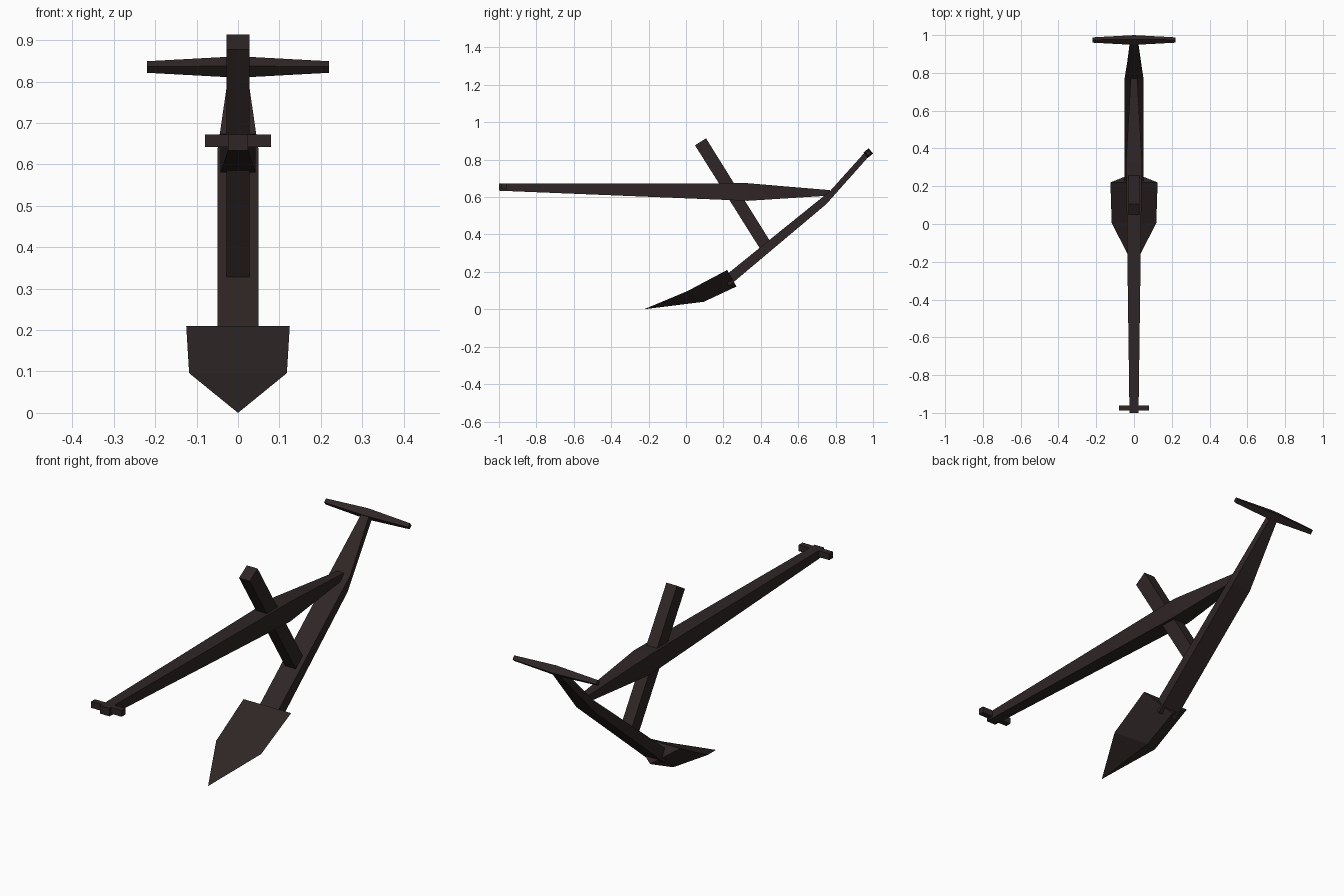
import bpy, bmesh, math
from mathutils import Vector

if "Cube" in bpy.data.objects:
    bpy.data.objects.remove(bpy.data.objects["Cube"])

mat = bpy.data.materials.new("dark brown")
mat.diffuse_color = (0.029, 0.019, 0.019, 1)
mat.use_nodes = True
mat.node_tree.nodes["Principled BSDF"].inputs["Base Color"].default_value = mat.diffuse_color


def loft(name, rings, smooth=False):
    """Skin a run of equal-length point rings and cap both ends."""
    bm = bmesh.new()
    vs = [[bm.verts.new(p) for p in r] for r in rings]
    n = len(rings[0])
    for a, b in zip(vs, vs[1:]):
        for i in range(n):
            j = (i + 1) % n
            bm.faces.new((a[i], a[j], b[j], b[i]))
    bm.faces.new(vs[0][::-1])
    bm.faces.new(vs[-1])
    bmesh.ops.remove_doubles(bm, verts=bm.verts, dist=1e-5)
    bmesh.ops.recalc_face_normals(bm, faces=bm.faces)
    me = bpy.data.meshes.new(name)
    bm.to_mesh(me)
    bm.free()
    me.materials.append(mat)
    ob = bpy.data.objects.new(name, me)
    bpy.context.collection.objects.link(ob)
    if smooth:
        bpy.context.view_layer.objects.active = ob
        ob.select_set(True)
        bpy.ops.object.shade_smooth_by_angle(angle=math.radians(30))
        ob.select_set(False)
    return ob


def bar(hw, top, bottom):
    """Rectangular ring from an upper and a lower (y, z) point."""
    return [(-hw, *top), (hw, *top), (hw, *bottom), (-hw, *bottom)]


# long draught beam
loft("beam", [
    bar(0.024, (-1.0, 0.672), (-1.0, 0.634)),
    bar(0.042, (0.33, 0.674), (0.33, 0.58)),
    bar(0.017, (0.77, 0.637), (0.77, 0.608)),
])

# hitch crossbar at the front of the beam
loft("hitch_bar", [
    [(x, -0.988, 0.642), (x, -0.96, 0.642), (x, -0.96, 0.672), (x, -0.988, 0.672)]
    for x in (-0.08, 0.08)])

# sloping body with bent, narrowing upper stem
loft("body", [
    bar(0.049, (0.20, 0.172), (0.23, 0.125)),
    bar(0.05, (0.77, 0.632), (0.75, 0.562)),
    bar(0.02, (0.955, 0.838), (0.978, 0.818)),
])

# wedge strut through the beam
loft("strut", [
    bar(0.028, (0.107, 0.914), (0.048, 0.877)),
    bar(0.028, (0.452, 0.36), (0.395, 0.325)),
])

# tapered square cross handle
c = Vector((0, 0.974, 0.835))
loft("handle", [
    [c + Vector((x, r * math.cos(a), r * math.sin(a)))
     for a in [math.radians(-5 + 90 * k) for k in range(4)]]
    for x, r in ((-0.22, 0.014), (0, 0.026), (0.22, 0.014))], smooth=True)

# pointed share: flat top, keel below
loft("share", [
    [(0, -0.225, 0.003)] * 3,
    [(-0.118, 0.005, 0.096), (0.118, 0.005, 0.096), (0, 0.095, 0.04)],
    [(-0.125, 0.22, 0.21), (0.125, 0.22, 0.21), (0, 0.27, 0.122)],
][1:], smooth=True)
# nose of the share, closing to a point
tip = (0, -0.225, 0.0)
bm = bmesh.new()
ob = bpy.data.objects["share"]
bm.from_mesh(ob.data)
front = min(bm.faces, key=lambda f: f.calc_center_median().y)
end = next(f for f in bm.faces if len(f.verts) == 3 and f.calc_center_median().y < 0.1)
bmesh.ops.poke(bm, faces=[end])
nose = min(bm.verts, key=lambda v: abs(v.co.x) + abs(v.co.y - 0.035) + abs(v.co.z - 0.077))
nose.co = tip
bmesh.ops.recalc_face_normals(bm, faces=bm.faces)
bm.to_mesh(ob.data)
bm.free()
bpy.context.view_layer.objects.active = ob
ob.select_set(True)
bpy.ops.object.shade_smooth_by_angle(angle=math.radians(30))
